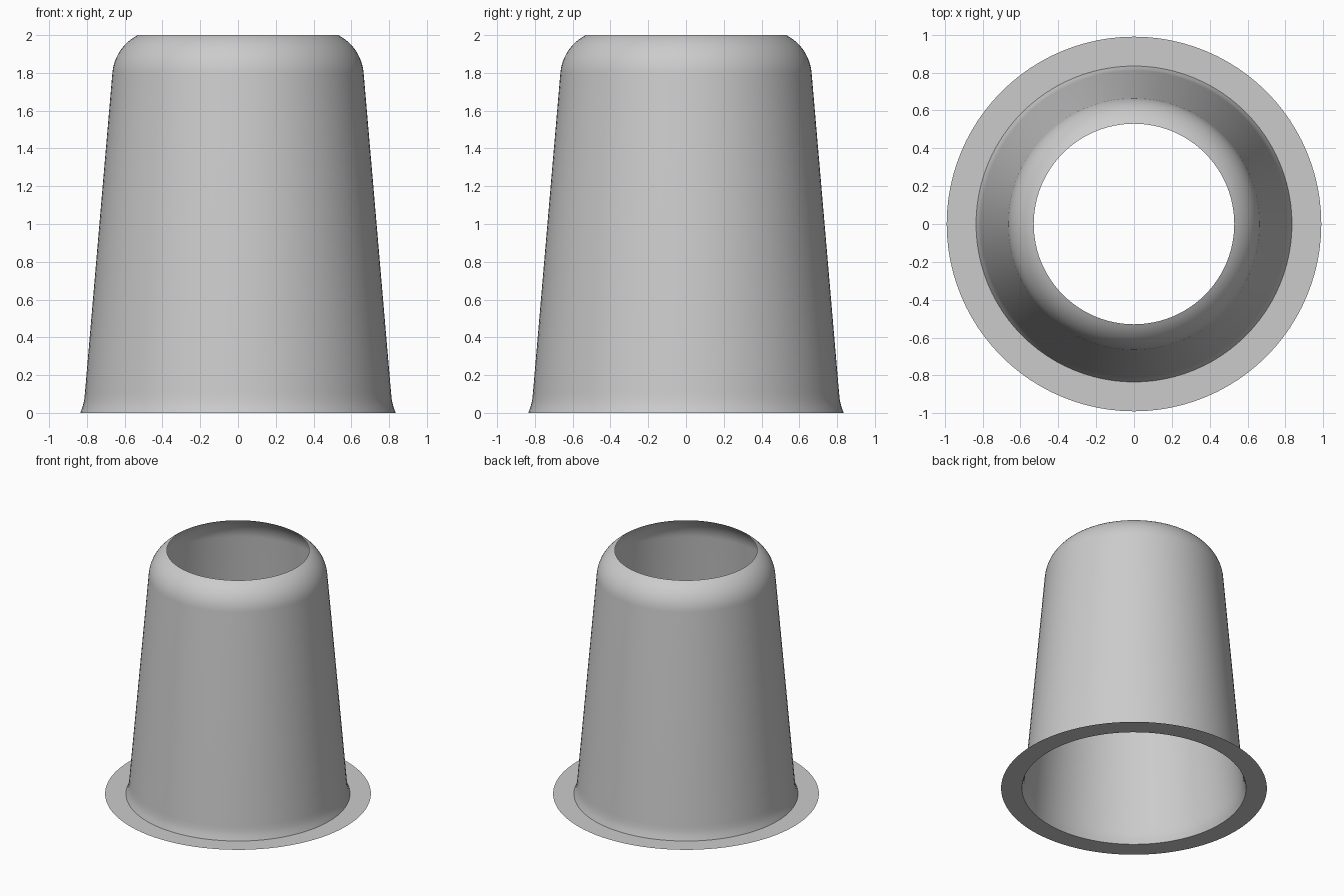
import bpy, bmesh, math

cube = bpy.data.objects.get("Cube")
if cube:
    bpy.data.objects.remove(cube, do_unlink=True)

SEGMENTS = 96

grey = bpy.data.materials.new("plain grey")
grey.use_nodes = True
colour = (0.6, 0.6, 0.6, 1)
grey.diffuse_color = colour
grey.node_tree.nodes["Principled BSDF"].inputs["Base Color"].default_value = colour


def lathe(name, profile):
    """Spin a (radius, height) profile, listed bottom to top, into an open shell."""
    bm = bmesh.new()
    rings = []
    for r, z in profile:
        ring = []
        for i in range(SEGMENTS):
            a = math.tau * i / SEGMENTS
            ring.append(bm.verts.new((r * math.cos(a), r * math.sin(a), z)))
        rings.append(ring)
    for low, high in zip(rings, rings[1:]):
        for i in range(SEGMENTS):
            j = (i + 1) % SEGMENTS
            bm.faces.new((low[i], low[j], high[j], high[i]))
    mesh = bpy.data.meshes.new(name)
    bm.to_mesh(mesh)
    bm.free()
    mesh.materials.append(grey)
    obj = bpy.data.objects.new(name, mesh)
    bpy.context.collection.objects.link(obj)
    bpy.ops.object.select_all(action="DESELECT")
    obj.select_set(True)
    bpy.context.view_layer.objects.active = obj
    bpy.ops.object.shade_smooth_by_angle(angle=math.radians(35))
    return obj


# Flat paper-thin rim, flared foot, tapered wall and rounded open shoulder
rim_and_foot = [(0.99, 0), (0.835, 0), (0.822, 0.035), (0.814, 0.07), (0.81, 0.11)]
shoulder = []
for k in range(13):
    a = math.radians(4.9 + (63.1 - 4.9) * k / 12)
    shoulder.append((0.418 + 0.248 * math.cos(a), 1.779 + 0.248 * math.sin(a)))
shoulder[-1] = (0.53, 2.0)
lathe("flanged_sleeve", rim_and_foot + shoulder)
